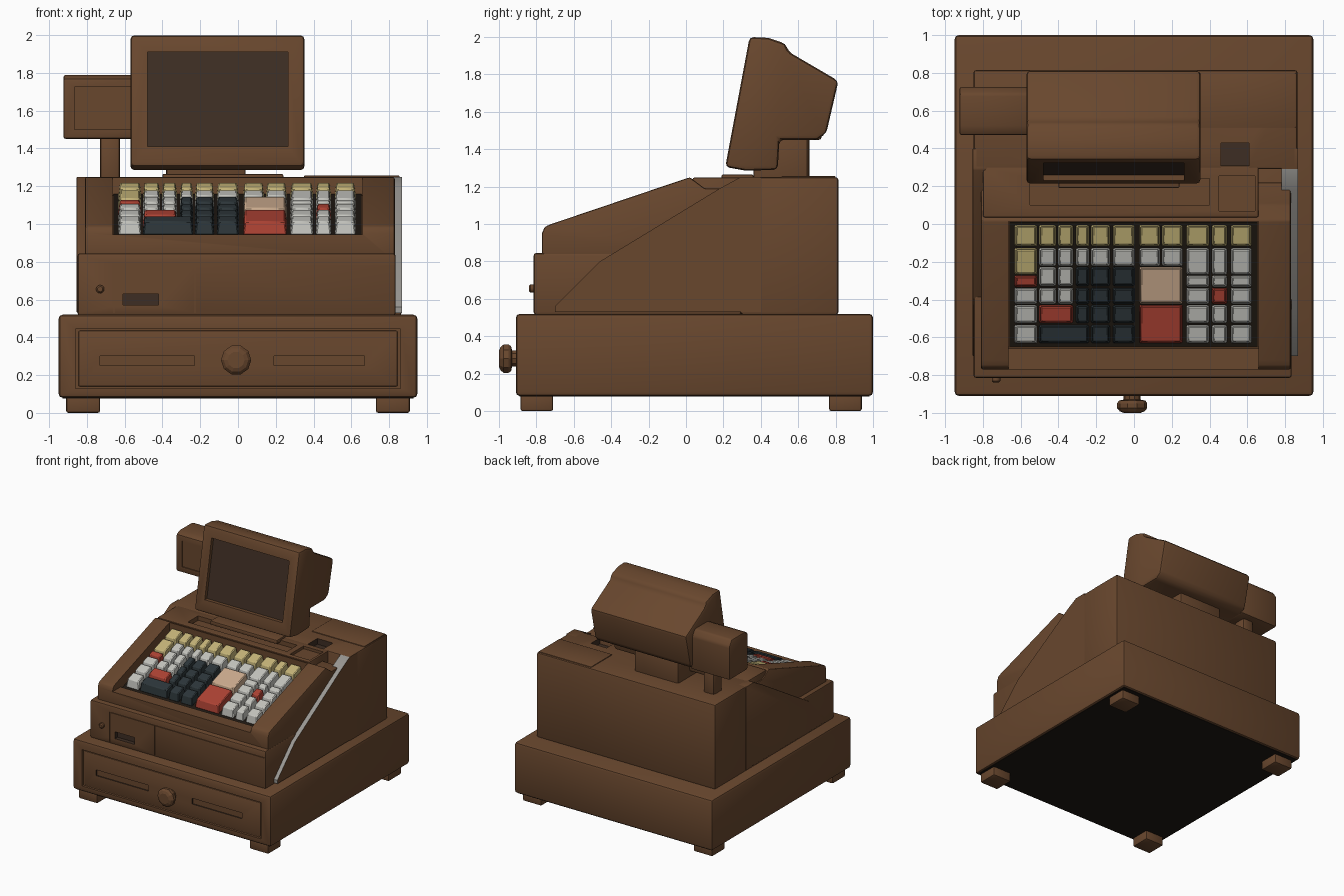
import bpy, bmesh, math
from mathutils import Vector

if "Cube" in bpy.data.objects:
    bpy.data.objects.remove(bpy.data.objects["Cube"])


def material(name, r, g, b):
    m = bpy.data.materials.new(name)
    m.diffuse_color = (r, g, b, 1)
    m.use_nodes = True
    m.node_tree.nodes["Principled BSDF"].inputs["Base Color"].default_value = m.diffuse_color
    return m


BROWN = material("brown_casing", 0.140, 0.063, 0.027)
SCREEN = material("dark_brown_screen", 0.047, 0.027, 0.017)
BLACK = material("near_black", 0.013, 0.009, 0.006)
WHITE = material("white_keys", 0.56, 0.56, 0.52)
YELLOW = material("yellow_keys", 0.56, 0.46, 0.19)
RED = material("red_keys", 0.42, 0.055, 0.034)
TAN = material("tan_key", 0.60, 0.41, 0.27)
CHARCOAL = material("charcoal_keys", 0.026, 0.037, 0.042)
GREY = material("grey_strip", 0.32, 0.31, 0.29)


def finish(name, bm, mat, bevel=0.0, segments=2):
    bmesh.ops.recalc_face_normals(bm, faces=bm.faces)
    me = bpy.data.meshes.new(name)
    bm.to_mesh(me)
    bm.free()
    me.materials.append(mat)
    ob = bpy.data.objects.new(name, me)
    bpy.context.collection.objects.link(ob)
    if bevel:
        b = ob.modifiers.new("bevel", "BEVEL")
        b.width, b.segments = bevel, segments
        b.limit_method, b.angle_limit = "ANGLE", math.radians(25)
        run(ob, lambda: bpy.ops.object.modifier_apply(modifier="bevel"))
    return ob


def run(ob, op):
    bpy.ops.object.select_all(action="DESELECT")
    ob.select_set(True)
    bpy.context.view_layer.objects.active = ob
    op()


def prism(name, pts, x0, x1, mat, bevel=0.0):
    """Extrude a (y, z) side profile from x0 to x1."""
    bm = bmesh.new()
    a = [bm.verts.new((x0, y, z)) for y, z in pts]
    b = [bm.verts.new((x1, y, z)) for y, z in pts]
    n = len(pts)
    bm.faces.new(a)
    bm.faces.new(b[::-1])
    for i in range(n):
        bm.faces.new((a[i], b[i], b[(i + 1) % n], a[(i + 1) % n]))
    return finish(name, bm, mat, bevel)


def box(name, x, y, z, mat, bevel=0.0):
    return prism(name, [(y[0], z[0]), (y[1], z[0]), (y[1], z[1]), (y[0], z[1])], x[0], x[1], mat, bevel)


def lathe(name, rings, n, x, z, mat):
    """Rings of (y, radius) around an axis along y."""
    bm = bmesh.new()
    loops = [[bm.verts.new((x + r * math.cos(2 * math.pi * i / n), y, z + r * math.sin(2 * math.pi * i / n)))
              for i in range(n)] for y, r in rings]
    for p, q in zip(loops, loops[1:]):
        for i in range(n):
            bm.faces.new((p[i], p[(i + 1) % n], q[(i + 1) % n], q[i]))
    bm.faces.new(loops[0])
    bm.faces.new(loops[-1])
    return finish(name, bm, mat)


def cut(ob, cutter):
    cutter.hide_render = True
    m = ob.modifiers.new("cut", "BOOLEAN")
    m.operation, m.object, m.solver = "DIFFERENCE", cutter, "EXACT"
    m.material_mode = "TRANSFER"
    run(ob, lambda: bpy.ops.object.modifier_apply(modifier="cut"))
    bpy.data.objects.remove(cutter)


# Cash drawer with recessed front, two slots, knob and feet
drawer = box("cash_drawer", (-0.95, 0.95), (-0.91, 1.0), (0.08, 0.52), BROWN, 0.022)
cut(drawer, box("cutter", (-0.86, 0.86), (-1.0, -0.89), (0.13, 0.445), BROWN))
panel = box("drawer_front", (-0.845, 0.845), (-0.90, -0.86), (0.14, 0.435), BROWN, 0.008)
for x0, x1 in ((-0.73, -0.23), (0.19, 0.67)):
    cut(panel, box("cutter", (x0, x1), (-0.95, -0.87), (0.25, 0.30), SCREEN))
box("drawer_underside", (-0.93, 0.93), (-0.89, 0.98), (0.077, 0.085), BLACK)
for sx in (-1, 1):
    for y0 in (-0.885, 0.765):
        box("foot", (sx * 0.82 - 0.09, sx * 0.82 + 0.09), (y0, y0 + 0.175), (0, 0.1), BROWN, 0.012)
lathe("drawer_knob", [(-0.89, 0.045), (-0.93, 0.045), (-0.935, 0.07), (-0.95, 0.08), (-0.975, 0.08),
                      (-0.992, 0.065), (-1.0, 0.045)], 10, -0.01, 0.28, BROWN)

# Lower front of the body
front = box("lower_front", (-0.85, 0.835), (-0.815, 0.3), (0.515, 0.845), BROWN, 0.015)
cut(front, box("cutter", (-0.61, -0.42), (-0.9, -0.78), (0.57, 0.63), SCREEN))
for x, z in (((-0.66, 0.835), (0.785, 0.79)), ((-0.66, -0.655), (0.53, 0.785)), ((-0.23, -0.226), (0.53, 0.785))):
    cut(front, box("cutter", x, (-0.9, -0.809), z, BROWN))
lathe("front_lock", [(-0.80, 0.022), (-0.832, 0.022), (-0.84, 0.014)], 12, -0.73, 0.655, BROWN)

# Sloped keyboard console with a pocket for the keys
console = prism("keyboard_console", [(-0.77, 0.80), (-0.77, 0.95), (-0.755, 0.985), (-0.72, 1.0), (0.02, 1.25),
                                     (0.10, 1.19), (0.22, 1.19), (0.22, 0.80)], -0.81, 0.83, BROWN, 0.01)
cut(console, prism("cutter", [(-0.9, 0.945), (-0.66, 0.945), (-0.65, 0.92), (0.012, 1.15), (0.012, 1.4),
                              (-0.9, 1.4)], -0.665, 0.66, BROWN))
prism("key_bed", [(-0.648, 0.915), (-0.648, 0.932), (0.01, 1.159), (0.01, 1.14)], -0.66, 0.655, BLACK)

# Rear body with printer recesses
rear = box("rear_body", (-0.85, 0.866), (0.29, 0.815), (0.515, 1.25), BROWN, 0.015)
cut(rear, box("cutter", (0.46, 0.61), (0.30, 0.43), (1.20, 1.4), SCREEN))
deck = box("rear_deck", (-0.80, 0.66), (0.035, 0.31), (0.9, 1.248), BROWN, 0.01)
cut(deck, box("cutter", (-0.55, 0.40), (0.10, 0.24), (1.21, 1.4), BROWN))
cut(deck, box("cutter", (0.45, 0.64), (0.07, 0.255), (1.225, 1.4), BROWN))
box("printer_cover", (0.35, 0.855), (0.51, 0.80), (1.24, 1.256), BROWN, 0.004)

# Side panels behind the diagonal seam, the right one with a grey edge
seam = [(-0.70, 0.53), (-0.70, 0.56), (-0.46, 0.80), (0.18, 1.19), (0.29, 1.25), (0.40, 1.25), (0.40, 0.53)]
prism("left_side_panel", seam, -0.855, -0.78, BROWN, 0.006)
right = prism("right_side_panel", seam, 0.78, 0.868, BROWN)
right.data.materials.append(GREY)
for p in right.data.polygons:
    if p.normal.y < -0.3 and abs(p.normal.x) < 0.1:
        p.material_index = 1

# Keys: shared column edges and row edges, read as (first col, last col, y back, y front)
COLS = [(-0.63, -0.515), (-0.50, -0.415), (-0.40, -0.325), (-0.305, -0.24), (-0.225, -0.13), (-0.11, 0.0),
        (0.03, 0.135), (0.15, 0.255), (0.28, 0.395), (0.415, 0.49), (0.515, 0.62)]
Y = [(-0.008, -0.115), (-0.13, -0.22), (-0.23, -0.325), (-0.34, -0.42), (-0.432, -0.522), (-0.537, -0.628)]
keys = {YELLOW: [(c, c, *Y[0]) for c in range(11)] + [(0, 0, -0.13, -0.265)],
        WHITE: [(c, c, *Y[1]) for c in range(1, 8)] + [(c, c, *Y[r]) for c in (1, 2) for r in (2, 3)],
        RED: [(0, 0, -0.275, -0.33), (1, 2, *Y[4]), (6, 7, -0.43, -0.628), (9, 9, *Y[3])],
        TAN: [(6, 7, -0.23, -0.42)],
        CHARCOAL: [(c, c, *Y[r]) for c in (3, 4, 5) for r in (2, 3, 4)] + [(1, 3, *Y[5]), (4, 4, *Y[5]), (5, 5, *Y[5])]}
keys[WHITE] += [(c, c, *Y[r]) for c in (0, 8, 9, 10) for r in (3, 4, 5) if (c, r) != (9, 3)]
keys[WHITE] += [(c, c, y0, y1) for c in (8, 9, 10) for y0, y1 in ((-0.13, -0.265), (-0.275, -0.33))]
for mat, group in keys.items():
    bm = bmesh.new()
    for c0, c1, yb, yf in group:
        rings = []
        for lift, d in ((1.155, -0.003), (1.225, 0.006)):
            x0, x1 = COLS[c0][0] + d, COLS[c1][1] - d
            rings.append([bm.verts.new((x, y, lift + 0.34 * y)) for x, y in
                          ((x0, yf + d), (x1, yf + d), (x1, yb - d), (x0, yb - d))])
        lo, hi = rings
        bm.faces.new(lo[::-1])
        bm.faces.new(hi)
        for i in range(4):
            j = (i + 1) % 4
            bm.faces.new((lo[i], lo[j], hi[j], hi[i]))
    finish(mat.name + "_caps", bm, mat, 0.006, 1)

# Operator monitor: tilted shell, recessed screen, neck
monitor = prism("monitor_shell", [(0.21, 1.305), (0.34, 2.0), (0.44, 1.995), (0.53, 1.965), (0.55, 1.92), (0.815, 1.765),
                                  (0.75, 1.485), (0.70, 1.45), (0.50, 1.45), (0.49, 1.29), (0.32, 1.285)],
                -0.57, 0.352, BROWN, 0.022)
k = 0.13 / 0.695  # slope of the tilted front


def on_front(z, depth):
    return (0.21 + k * (z - 1.305) + depth, z)


cut(monitor, prism("cutter", [on_front(1.41, -0.1), on_front(1.91, -0.1), on_front(1.91, 0.035),
                              on_front(1.41, 0.035)], -0.48, 0.265, BROWN))
prism("screen_glass", [on_front(1.41, 0.03), on_front(1.91, 0.03), on_front(1.91, 0.038), on_front(1.41, 0.038)],
      -0.48, 0.265, SCREEN)
box("monitor_neck", (-0.38, 0.04), (0.36, 0.65), (1.2, 1.47), BROWN, 0.012)
box("monitor_base_plate", (-0.40, 0.24), (0.19, 0.36), (1.23, 1.265), BROWN, 0.008)

# Customer display on its own pole
display = prism("customer_display", [(0.47, 1.45), (0.47, 1.77), (0.52, 1.79), (0.69, 1.79), (0.725, 1.74), (0.725, 1.45)],
                -0.925, -0.55, BROWN, 0.014)
cut(display, box("cutter", (-0.865, -0.57), (0.3, 0.478), (1.50, 1.725), BROWN))
box("customer_display_pole", (-0.73, -0.625), (0.54, 0.66), (1.2, 1.47), BROWN, 0.02)

for ob in list(bpy.context.scene.objects):
    if not ob.name.startswith("drawer_knob"):
        run(ob, lambda: bpy.ops.object.shade_smooth_by_angle(angle=math.radians(32)))
